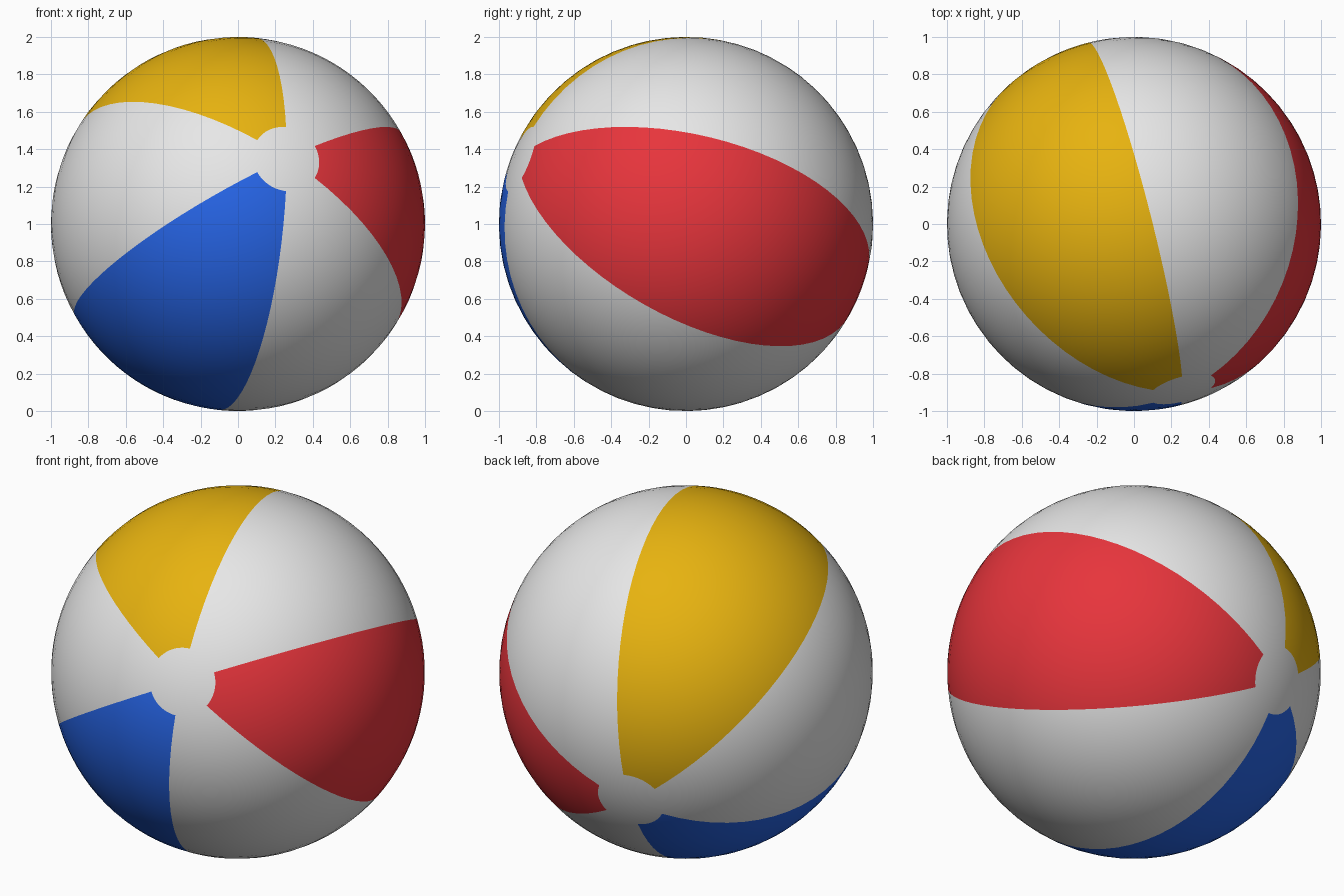
import bpy
import bmesh
import math
from mathutils import Matrix, Vector

cube = bpy.data.objects.get("Cube")
if cube:
    bpy.data.objects.remove(cube, do_unlink=True)


def make_material(name, rgb):
    mat = bpy.data.materials.new(name)
    mat.use_nodes = True
    color = (*rgb, 1.0)
    mat.diffuse_color = color
    mat.node_tree.nodes["Principled BSDF"].inputs["Base Color"].default_value = color
    return mat


materials = [
    make_material("white", (0.8, 0.8, 0.8)),
    make_material("red", (0.8, 0.035, 0.045)),
    make_material("yellow", (0.8, 0.45, 0.005)),
    make_material("blue", (0.02, 0.13, 0.8)),
]

# Six equal gores around the pole axis, every second one white
GORES = [1, 0, 2, 0, 3, 0]
RINGS = 34
CAP_ANGLE = 2 * math.pi / RINGS  # white cap covers two rings at each pole

bm = bmesh.new()
bmesh.ops.create_uvsphere(bm, u_segments=96, v_segments=RINGS, radius=1.0)
for face in bm.faces:
    face.smooth = True
    center = face.calc_center_median()
    if abs(center.normalized().z) < math.cos(CAP_ANGLE):
        angle = math.degrees(math.atan2(center.y, center.x))
        face.material_index = GORES[int(((angle + 30) % 360) // 60)]

# Tilt the pole axis towards the front and turn the gores about it
pole = Vector((0.261, -0.898, 0.353)).normalized()
side = Vector((0, 0, 1)).cross(pole).normalized()
side = Matrix.Rotation(math.radians(-6), 3, pole) @ side
tilt = Matrix((side, pole.cross(side), pole)).transposed()
bm.transform(Matrix.Translation((0, 0, 1)) @ tilt.to_4x4())

# Ball
mesh = bpy.data.meshes.new("beach_ball")
bm.to_mesh(mesh)
bm.free()
for mat in materials:
    mesh.materials.append(mat)
ball = bpy.data.objects.new("beach_ball", mesh)
bpy.context.collection.objects.link(ball)
